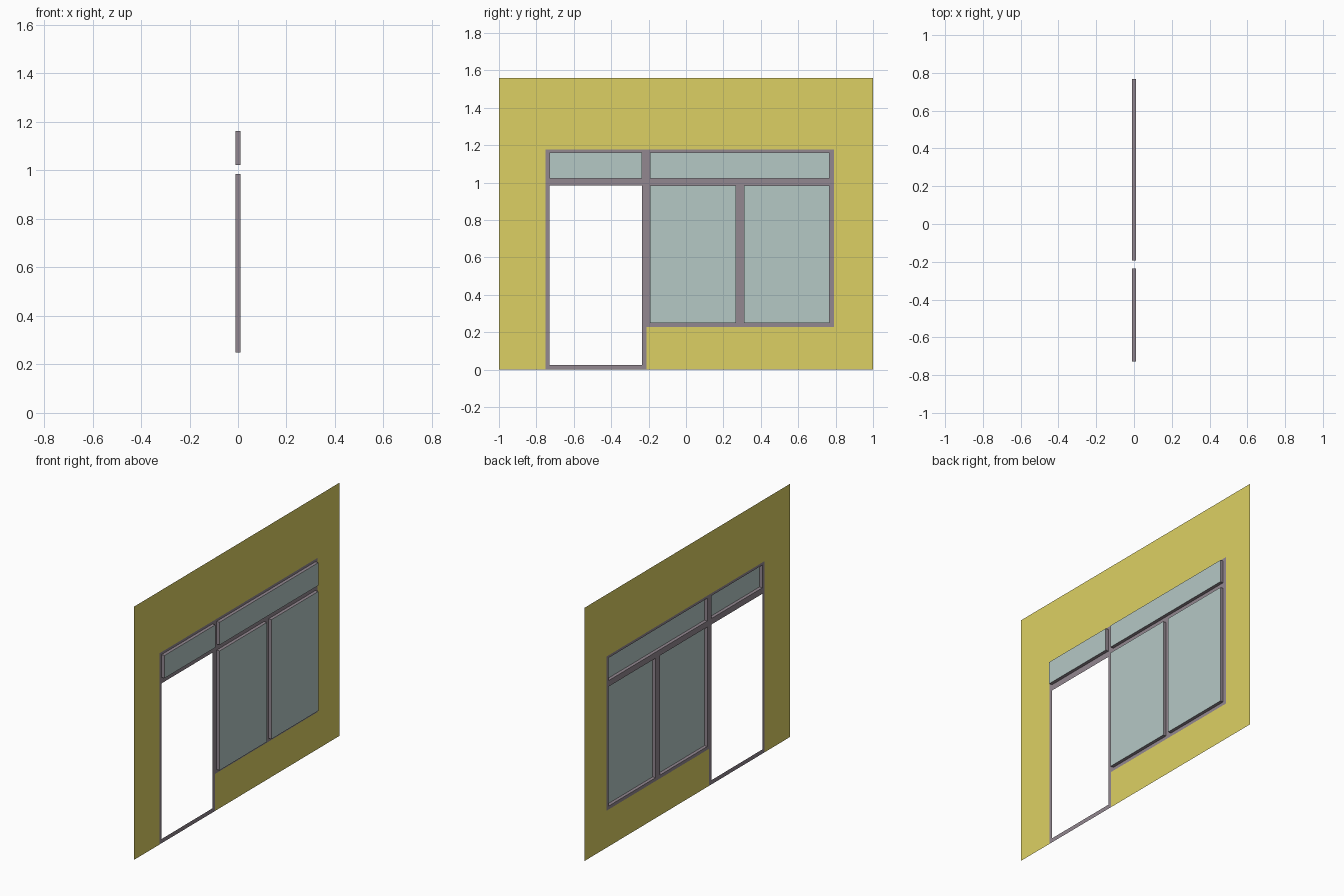
import bpy

if "Cube" in bpy.data.objects:
    bpy.data.objects.remove(bpy.data.objects["Cube"])

WALL_X, GLASS_X = -0.01, 0.01   # the wall is a thin sheet, the glazing stands proud of it


def material(name, rgb):
    m = bpy.data.materials.new(name)
    m.diffuse_color = (*rgb, 1)
    m.use_nodes = True
    m.node_tree.nodes["Principled BSDF"].inputs["Base Color"].default_value = m.diffuse_color
    return m


yellow = material("yellow_paint", (0.72, 0.63, 0.125))
mauve = material("mauve_frame", (0.29, 0.245, 0.28))
glass = material("pale_glass", (0.46, 0.58, 0.56))


def mesh_object(name, verts, faces, mat):
    me = bpy.data.meshes.new(name)
    me.from_pydata(verts, [], faces)
    me.materials.append(mat)
    ob = bpy.data.objects.new(name, me)
    bpy.context.collection.objects.link(ob)
    return ob


def corners(rect, x):
    y0, y1, z0, z1 = rect
    return [(x, y0, z0), (x, y1, z0), (x, y1, z1), (x, y0, z1)]


def sheet(name, rects, x, mat):
    """Flat panel in the wall plane, made of adjoining rectangles (y0, y1, z0, z1)."""
    verts, faces = [], []
    for r in rects:
        n = len(verts)
        verts += corners(r, x)
        faces.append((n, n + 1, n + 2, n + 3))
    return mesh_object(name, verts, faces, mat)


def rim(name, rect, mat):
    """Four side faces joining the wall plane to the raised glass."""
    verts = corners(rect, WALL_X) + corners(rect, GLASS_X)
    faces = [(i, (i + 1) % 4, (i + 1) % 4 + 4, i + 4) for i in range(4)]
    return mesh_object(name, verts, faces, mat)


# Key lines across (y) and up (z)
L, DL, DR, JR, WL = -0.75, -0.729, -0.235, -0.211, -0.193   # door side
M0, M1, WR, R = 0.268, 0.311, 0.768, 0.79                   # window side
SILL, W0, T0, T1, W1, TOP = 0.228, 0.249, 0.985, 1.022, 1.162, 1.178
STEP, HEIGHT = 0.026, 1.56

# Wall around the L-shaped opening
sheet("wall", [(-1, L, 0, HEIGHT), (R, 1, 0, HEIGHT),
               (L, R, TOP, HEIGHT), (JR, R, 0, SILL)], WALL_X, yellow)

# Flat frame bars
bars = {
    "door_left_jamb": [(L, DL, 0, TOP)],
    "door_threshold": [(DL, DR, 0, STEP)],
    "centre_post": [(DR, JR, 0, TOP), (JR, WL, SILL, TOP)],
    "window_sill": [(WL, WR, SILL, W0)],
    "window_mullion": [(M0, M1, W0, T0)],
    "window_right_jamb": [(WR, R, SILL, TOP)],
    "transom": [(DL, DR, T0, T1), (WL, WR, T0, T1)],
    "head": [(DL, DR, W1, TOP), (WL, WR, W1, TOP)],
}
for name, rects in bars.items():
    sheet(name, rects, WALL_X, mauve)

# Raised panes
panes = {
    "door_fanlight": (DL, DR, T1, W1),
    "window_fanlight": (WL, WR, T1, W1),
    "window_left": (WL, M0, W0, T0),
    "window_right": (M1, WR, W0, T0),
}
for name, rect in panes.items():
    sheet(name + "_glass", [rect], GLASS_X, glass)
    rim(name + "_rim", rect, mauve)
